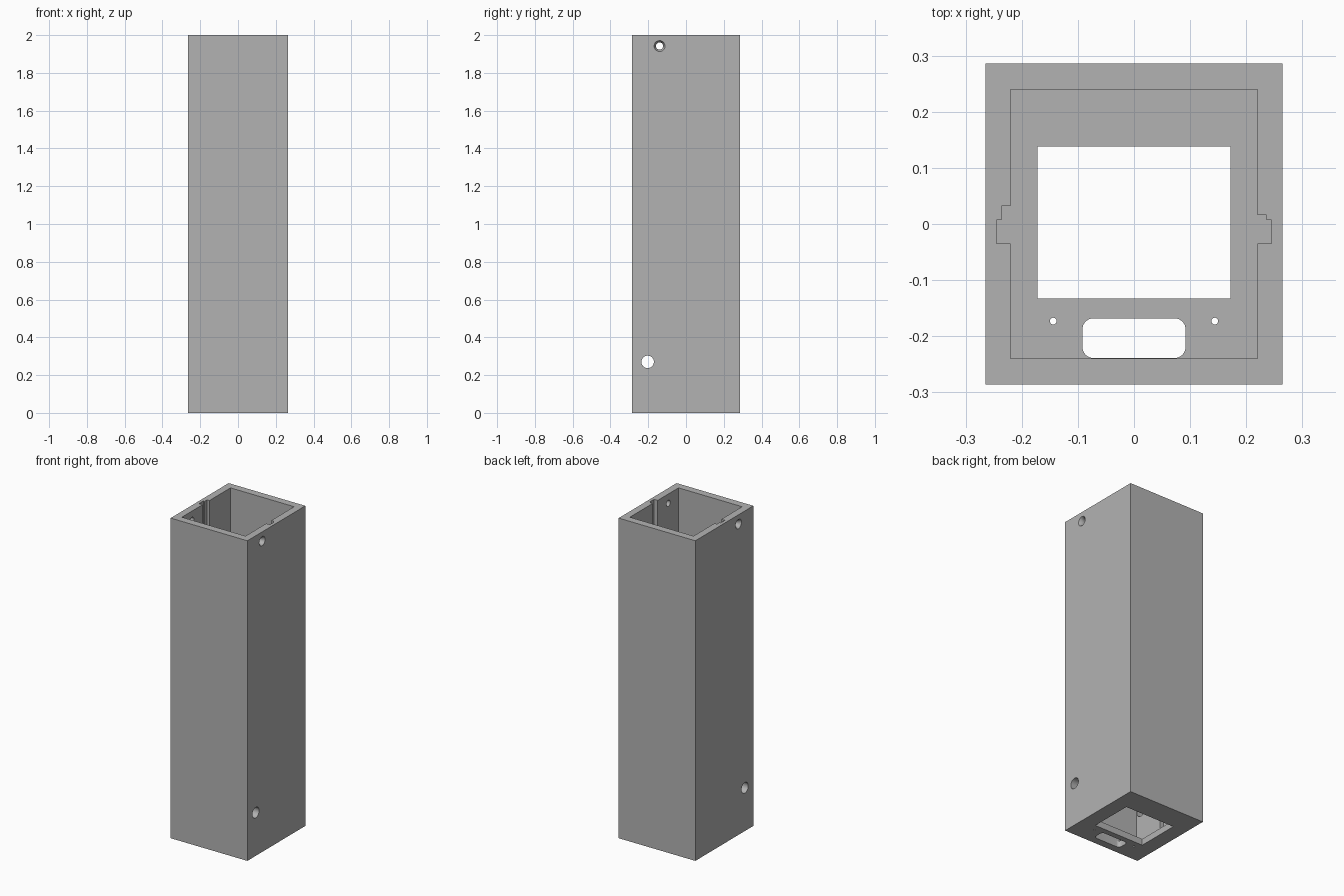
import bpy
import bmesh
from math import radians
from mathutils import Matrix

if "Cube" in bpy.data.objects:
    bpy.data.objects.remove(bpy.data.objects["Cube"], do_unlink=True)

HALF_X, HALF_Y, HEIGHT = 0.265, 0.286, 2.0
IN_X, IN_Y, FLOOR = 0.22, 0.24, 0.04

grey = bpy.data.materials.new("plain grey")
grey.use_nodes = True
colour = (0.45, 0.45, 0.45, 1)
grey.diffuse_color = colour
grey.node_tree.nodes["Principled BSDF"].inputs["Base Color"].default_value = colour


def finish(name, bm):
    mesh = bpy.data.meshes.new(name)
    bm.to_mesh(mesh)
    bm.free()
    mesh.materials.append(grey)
    obj = bpy.data.objects.new(name, mesh)
    bpy.context.collection.objects.link(obj)
    return obj


def box(name, x, y, z, corner=0):
    """Box from (min, max) pairs, with optional rounded upright edges."""
    bm = bmesh.new()
    bmesh.ops.create_cube(bm, size=1)
    for v in bm.verts:
        v.co = [pair[0] if c < 0 else pair[1] for c, pair in zip(v.co, (x, y, z))]
    if corner:
        upright = [e for e in bm.edges
                   if abs(e.verts[0].co.z - e.verts[1].co.z) > 0.01]
        bmesh.ops.bevel(bm, geom=upright, offset=corner, segments=8,
                        profile=0.5, affect='EDGES')
    return finish(name, bm)


def rod(name, centre, r1, r2, depth, axis='Z'):
    bm = bmesh.new()
    turn = Matrix.Rotation(radians(90), 4, 'Y') if axis == 'X' else Matrix()
    bmesh.ops.create_cone(bm, cap_ends=True, segments=40, radius1=r1, radius2=r2,
                          depth=depth, matrix=Matrix.Translation(centre) @ turn)
    return finish(name, bm)


def cut(target, cutter):
    cutter.hide_render = True
    mod = target.modifiers.new(cutter.name, 'BOOLEAN')
    mod.operation = 'DIFFERENCE'
    mod.solver = 'EXACT'
    mod.object = cutter
    bpy.ops.object.modifier_apply(modifier=mod.name)
    bpy.data.objects.remove(cutter, do_unlink=True)


# Square tube with a floor
housing = box("housing", (-HALF_X, HALF_X), (-HALF_Y, HALF_Y), (0, HEIGHT))
bpy.context.view_layer.objects.active = housing
housing.select_set(True)
cut(housing, box("cavity", (-IN_X, IN_X), (-IN_Y, IN_Y), (FLOOR, 2.1)))

# Floor openings
cut(housing, box("floor_window", (-0.172, 0.172), (-0.133, 0.138), (-0.1, 0.1)))
cut(housing, box("floor_slot", (-0.092, 0.092), (-0.239, -0.168), (-0.1, 0.1), 0.02))
for x in (-0.144, 0.144):
    cut(housing, rod("floor_pinhole", (x, -0.173, 0), 0.006, 0.006, 0.2))

# Stepped grooves down the inner side walls
for side, step_end in ((-1, 0.032), (1, 0.016)):
    for name, depth, y in (("groove", 0.245, (-0.035, 0.007)),
                           ("groove_step", 0.236, (-0.02, step_end))):
        x = sorted((side * 0.2, side * depth))
        cut(housing, box(name, x, y, (FLOOR + 0.001, 2.1)))

# Side holes: plain low pair, countersunk high pair
cut(housing, rod("low_hole", (0, -0.203, 0.27), 0.033, 0.033, 1, 'X'))
cut(housing, rod("high_hole", (0, -0.14, 1.942), 0.019, 0.019, 1, 'X'))
for side in (-1, 1):
    radii = (0.018, 0.029) if side > 0 else (0.029, 0.018)
    cut(housing, rod("countersink", (side * (HALF_X - 0.0099), -0.14, 1.942),
                     *radii, 0.02, 'X'))

bpy.ops.object.shade_smooth_by_angle(angle=radians(30))
